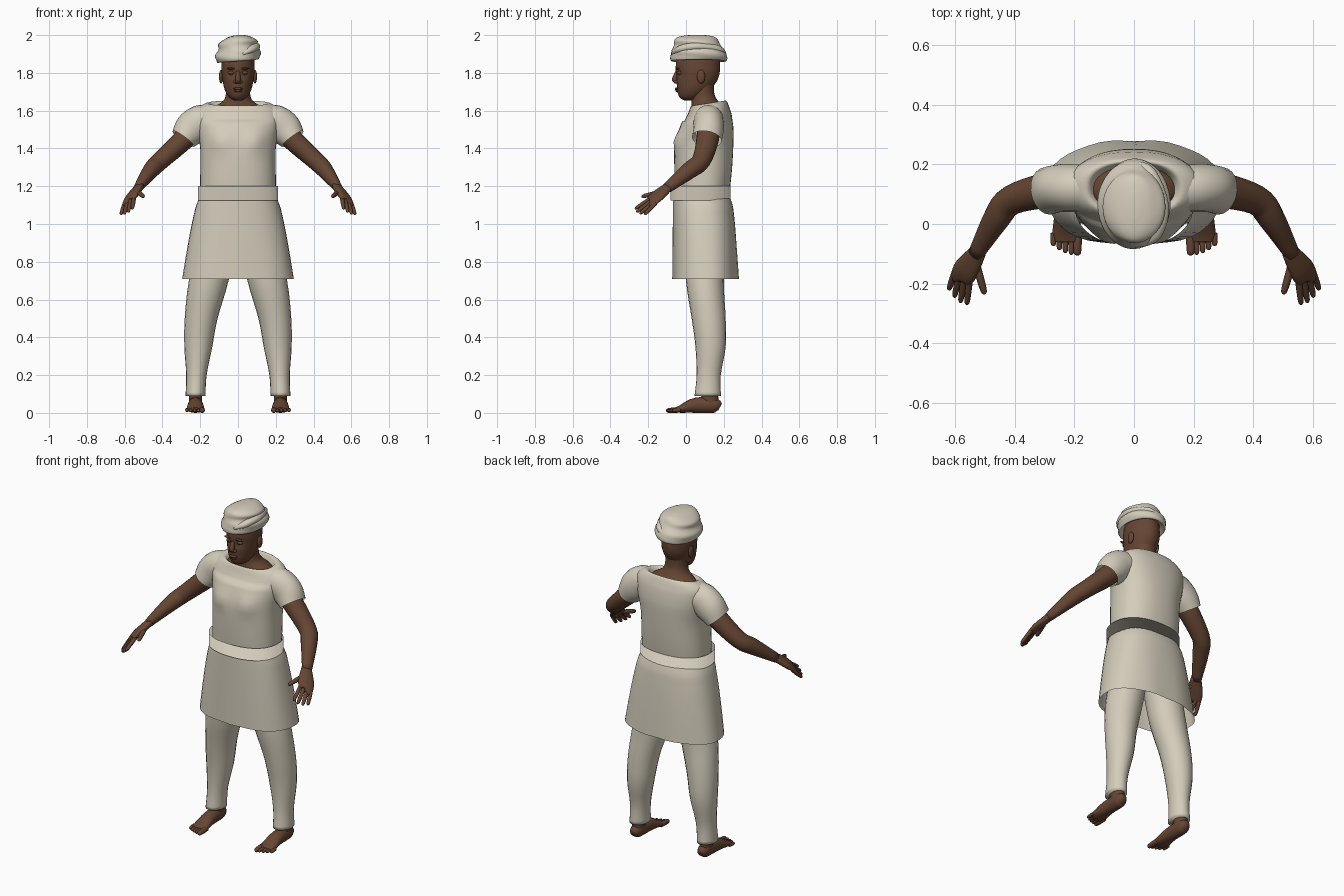
import bpy, bmesh, math
from mathutils import Vector

default_cube = bpy.data.objects.get("Cube")
if default_cube:
    bpy.data.objects.remove(default_cube, do_unlink=True)


def material(name, *rgb):
    mat = bpy.data.materials.new(name)
    mat.use_nodes = True
    mat.diffuse_color = (*rgb, 1)
    for node in mat.node_tree.nodes:
        if node.type == 'BSDF_PRINCIPLED':
            node.inputs["Base Color"].default_value = (*rgb, 1)
            node.inputs["Roughness"].default_value = .8
    return mat


CLOTH = material("cream cloth", .66, .61, .5)
SKIN = material("brown skin", .13, .06, .033)
RED = material("red sash", .52, .06, .06)
DARK = material("dark brown", .04, .02, .01)
UP = Vector((0, 0, 1))


def finish(name, bm, materials, mirror=False):
    """Turn a bmesh into a smooth object, mirrored across x if wanted."""
    bmesh.ops.recalc_face_normals(bm, faces=bm.faces[:])
    for face in bm.faces:
        face.smooth = True
    mesh = bpy.data.meshes.new(name)
    bm.to_mesh(mesh)
    bm.free()
    for mat in materials:
        mesh.materials.append(mat)
    obj = bpy.data.objects.new(name, mesh)
    bpy.context.collection.objects.link(obj)
    if mirror:
        modifier = obj.modifiers.new("Mirror", 'MIRROR')
        modifier.use_mirror_merge = False


def spline(keys, steps=4):
    """Smooth curve through the keys, blending position and radii together."""
    path = []
    last = len(keys) - 1
    for i in range(last):
        before, after = keys[max(i - 1, 0)], keys[min(i + 2, last)]
        for step in range(steps):
            t = step / steps
            point = []
            for a, b, c, d in zip(before, keys[i], keys[i + 1], after):
                slope = c - b
                bend = (1 - t) * ((c - a) / 2 - slope) - t * ((d - b) / 2 - slope)
                point.append(b + slope * t + t * (1 - t) * bend)
            path.append(point)
    return path + [keys[-1]]


def skin_rings(path, sides, hint=(1, 0, 0), axis=None, power=2, capped=True, shape=None):
    """Join oval rings; each point is x, y, z, radius along hint, other radius."""
    bm = bmesh.new()
    centres = [Vector(point[:3]) for point in path]
    rings = []
    for i, centre in enumerate(centres):
        ahead, behind = centres[min(i + 1, len(path) - 1)], centres[max(i - 1, 0)]
        tangent = axis or (ahead - behind).normalized()
        side = Vector(hint)
        side = (side - tangent * side.dot(tangent)).normalized()
        other = tangent.cross(side)
        ring = []
        for k in range(sides):
            angle = math.tau * k / sides
            c, s = [math.copysign(abs(v) ** (2 / power), v)
                    for v in (math.cos(angle), math.sin(angle))]
            co = centre + side * path[i][3] * c + other * path[i][4] * s
            if shape:
                shape(co)
            ring.append(bm.verts.new(co))
        rings.append(ring)
    for low, high in zip(rings, rings[1:]):
        for k in range(sides):
            after = (k + 1) % sides
            bm.faces.new((low[k], low[after], high[after], high[k]))
    if capped:
        bm.faces.new(rings[0])
        bm.faces.new(rings[-1])
    return bm


def tube(name, keys, mat, sides=20, mirror=False, **options):
    finish(name, skin_rings(spline(keys), sides, **options), [mat], mirror)


def level(z, half_width, front, back):
    """Horizontal ring from its height, half width and front and back limits."""
    return (0, (front + back) / 2, z, half_width, (back - front) / 2)


def body(name, levels, mat, **options):
    tube(name, [level(*values) for values in levels], mat, sides=40, axis=UP, **options)


def digit(name, base, tip, radius):
    """Tapered finger or toe with a rounded tip."""
    keys = []
    for t, taper in ((0, 1), (.5, 1), (.9, .8), (1, .3)):
        keys.append((*base.lerp(tip, t), radius * taper, radius * taper))
    tube(name, keys, SKIN, sides=10, mirror=True)


def ball(name, centre, radii, mat, mirror=False):
    bm = bmesh.new()
    bmesh.ops.create_uvsphere(bm, u_segments=16, v_segments=10, radius=1)
    for vert in bm.verts:
        vert.co = Vector(centre) + vert.co * Vector(radii)
    finish(name, bm, [mat], mirror)


def bump(co, x, z, width):
    """Soft round swelling, the same on both sides of the body."""
    return math.exp(-((abs(co.x) - x) ** 2 + (co.z - z) ** 2) / width ** 2)


# Tunic: chest swell in front, collar sloping down to the front
def shape_tunic(co):
    if co.y < 0:
        co.y -= .02 * bump(co, .09, 1.44, .05)
    if co.z > 1.56:
        co.z += .15 * (co.y - .12)


body("tunic", [(1.1, .2, -.05, .22), (1.25, .2, -.06, .24), (1.4, .2, -.06, .25),
               (1.52, .22, -.03, .25), (1.6, .22, .01, .23), (1.64, .16, .03, .21),
               (1.6, .13, .05, .19)], CLOTH, power=2.3, capped=False, shape=shape_tunic)
tube("sleeves", [(.14, .12, 1.55, .08, .08), (.2, .12, 1.54, .08, .09),
                 (.25, .12, 1.5, .08, .09), (.29, .11, 1.45, .08, .07)],
     CLOTH, mirror=True, hint=(0, 1, 0), capped=False)


# Skirt: flares quickly at the hip, with folds growing toward the hem
def shape_skirt(co):
    angle = math.atan2(co.y - .1, co.x)
    fold = .01 * math.sin(7 * angle) * max(0, 1 - co.z)
    co.x += fold * math.cos(angle)
    co.y += fold * math.sin(angle)


rows = [row / 8 for row in range(9)]
body("skirt", [(1.15 - .44 * t, .2 + .095 * t ** .7, -.07, .23 + .05 * t ** .5)
               for t in rows],
     CLOTH, power=2.4, capped=False, shape=shape_skirt)

# Woven sash: red net whose cells are inset cream faces
sash = skin_rings([level(1.125 + .015 * row, .213, -.082, .236) for row in range(6)],
                  sides=76, axis=UP, power=2.3, capped=False)
cells = sash.faces[:]
bmesh.ops.inset_individual(sash, faces=cells, thickness=.003, depth=0)
for cell in cells:
    cell.material_index = 1
finish("sash", sash, [RED, CLOTH])

# Trousers
tube("trouser_legs", [(.1, .1, .96, .1, .11), (.155, .1, .7, .105, .1),
                      (.195, .12, .5, .087, .09), (.21, .13, .35, .074, .08),
                      (.22, .12, .2, .054, .064), (.225, .115, .09, .053, .07)],
     CLOTH, mirror=True, axis=UP)

# Feet with ankles, and toes shortening outward
tube("feet", [(.225, .18, .03, .02, .02), (.225, .15, .04, .035, .04),
              (.225, .05, .04, .04, .04), (.225, -.03, .02, .048, .02),
              (.225, -.06, .016, .04, .012)], SKIN, mirror=True)
tube("ankles", [(.225, .13, .03, .034, .045), (.225, .12, .16, .036, .045)],
     SKIN, mirror=True, axis=UP)
for i in range(5):
    toe_x = .19 + .02 * i
    digit(f"toe_{i + 1}", Vector((toe_x, -.03, .016)),
          Vector((toe_x, -.105 + .002 * i * i, .012)), .01 if i else .015)

# Arms
tube("arms", [(.2, .12, 1.54, .06, .06), (.285, .115, 1.45, .06, .057),
              (.41, .08, 1.335, .05, .048), (.46, .02, 1.285, .046, .044),
              (.53, -.1, 1.19, .029, .024)], SKIN, mirror=True, hint=(0, 1, 0))

# Hands: flat palm, four fingers fanned between first and last, thumb
tube("palms", [(.52, -.09, 1.2, .028, .022), (.56, -.15, 1.15, .045, .02),
               (.58, -.18, 1.12, .04, .014), (.58, -.19, 1.115, .03, .008)],
     SKIN, mirror=True, hint=(.75, .55, -.35))
first_knuckle, last_knuckle = Vector((.55, -.18, 1.14)), Vector((.6, -.16, 1.11))
first_tip, last_tip = Vector((.56, -.27, 1.08)), Vector((.62, -.22, 1.05))
for i, finger in enumerate(("index", "middle", "ring", "little")):
    knuckle = first_knuckle.lerp(last_knuckle, i / 3)
    tip = first_tip.lerp(last_tip, i / 3)
    if finger in ("middle", "ring"):
        tip += (tip - knuckle) * .12
    digit(finger + "_fingers", knuckle, tip, .011)
digit("thumbs", Vector((.53, -.13, 1.17)), Vector((.5, -.235, 1.145)), .013)

# Neck and bare skin in the collar
body("neck", [(1.57, .15, .03, .2), (1.61, .14, .03, .2), (1.65, .08, .03, .17),
              (1.69, .064, .03, .15), (1.75, .064, .03, .15)], SKIN)


# Head: sunken eye sockets and raised cheeks
def shape_head(co):
    if co.y < 0:
        co.y += .012 * bump(co, .036, 1.8, .02) - .005 * bump(co, .045, 1.76, .02)


body("head", [(1.655, .02, -.01, .05), (1.67, .046, -.034, .08), (1.71, .07, -.047, .13),
              (1.77, .083, -.05, .17), (1.83, .088, -.055, .18), (1.9, .08, -.04, .17),
              (1.94, .05, 0, .13)], SKIN, shape=shape_head)
tube("nose", [(0, -.045, 1.81, .009, .01), (0, -.06, 1.765, .014, .015),
              (0, -.05, 1.745, .012, .01)], SKIN, axis=UP)
ball("nostrils", (.014, -.05, 1.753), (.01, .012, .009), SKIN, mirror=True)
ball("upper_lip", (0, -.047, 1.716), (.026, .012, .007), SKIN)
ball("lower_lip", (0, -.045, 1.705), (.022, .012, .007), SKIN)
ball("mouth_line", (0, -.05, 1.71), (.022, .008, .002), DARK)
ball("eyelids", (.036, -.033, 1.8), (.017, .013, .011), SKIN, mirror=True)
ball("eye_slits", (.036, -.038, 1.798), (.013, .01, .003), DARK, mirror=True)
ball("brows", (.037, -.046, 1.823), (.022, .009, .005), SKIN, mirror=True)
ball("ears", (.09, .08, 1.78), (.011, .022, .036), SKIN, mirror=True)


# Turban: wound cloth with slanting ripples, higher on one side
def shape_turban(co):
    angle = math.atan2(co.y - .07, co.x)
    ripple = .022 * math.sin(110 * co.z + 2 * angle)
    co.z += .08 * co.x
    co.x += co.x * ripple
    co.y += (co.y - .07) * ripple


body("turban", [(1.88, .09, -.05, .18), (1.862, .11, -.075, .21), (1.9, .12, -.083, .217),
                (1.935, .103, -.066, .19), (1.965, .1, -.065, .175), (1.99, .06, -.04, .15),
                (2, .02, .02, .1)], CLOTH, shape=shape_turban)
tube("turban_fold", [(.02, -.06, 1.9, .012, .02), (.07, -.03, 1.925, .02, .025),
                     (.09, .06, 1.94, .022, .027), (.05, .17, 1.925, .02, .024),
                     (0, .19, 1.9, .012, .02)], CLOTH, hint=UP)
